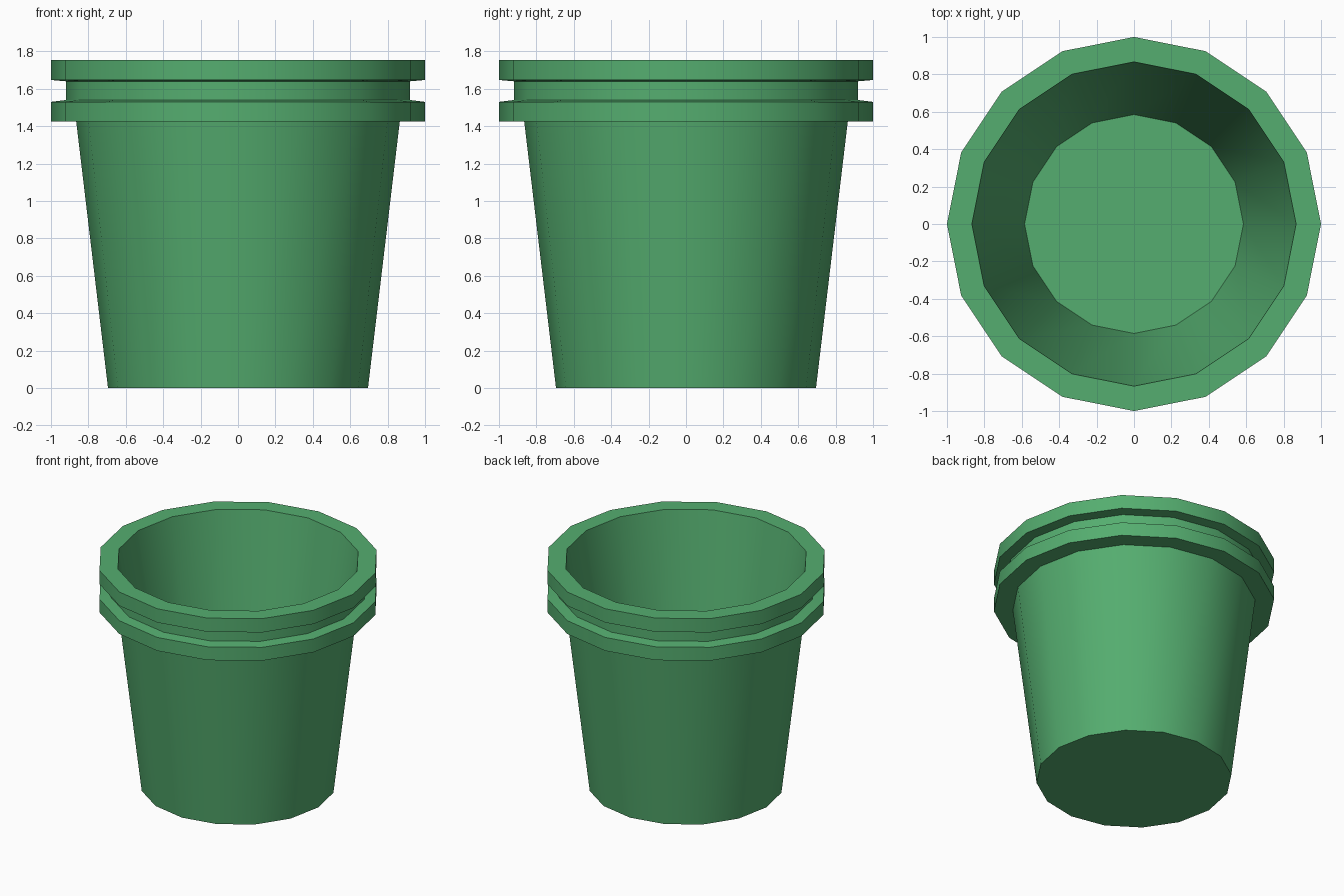
import bpy, bmesh
from math import cos, sin, tau, radians

if "Cube" in bpy.data.objects:
    bpy.data.objects.remove(bpy.data.objects["Cube"])

SIDES = 16

# Profile (radius, height): outside wall, two rim bands with a groove, inside wall
PROFILE = [
    (0.695, 0.0), (0.865, 1.425),
    (1.0, 1.425), (1.0, 1.53),
    (0.92, 1.54), (0.92, 1.64),
    (1.0, 1.647), (1.0, 1.755),
    (0.867, 1.755), (0.585, 0.1),
]


def lathe(name, profile, sides):
    bm = bmesh.new()
    rings = [[bm.verts.new((r * cos(tau * i / sides), r * sin(tau * i / sides), z))
              for i in range(sides)] for r, z in profile]
    for low, high in zip(rings, rings[1:]):
        for i in range(sides):
            j = (i + 1) % sides
            bm.faces.new((low[i], low[j], high[j], high[i]))
    bm.faces.new(rings[0][::-1])   # underside
    bm.faces.new(rings[-1])        # inside floor
    mesh = bpy.data.meshes.new(name)
    bm.to_mesh(mesh)
    bm.free()
    obj = bpy.data.objects.new(name, mesh)
    bpy.context.collection.objects.link(obj)
    return obj


# Bucket
bucket = lathe("bucket", PROFILE, SIDES)
green = bpy.data.materials.new("green")
green.diffuse_color = (0.09, 0.42, 0.16, 1)
green.use_nodes = True
green.node_tree.nodes["Principled BSDF"].inputs["Base Color"].default_value = green.diffuse_color
bucket.data.materials.append(green)

bpy.context.view_layer.objects.active = bucket
bucket.select_set(True)
bpy.ops.object.shade_smooth_by_angle(angle=radians(30))
